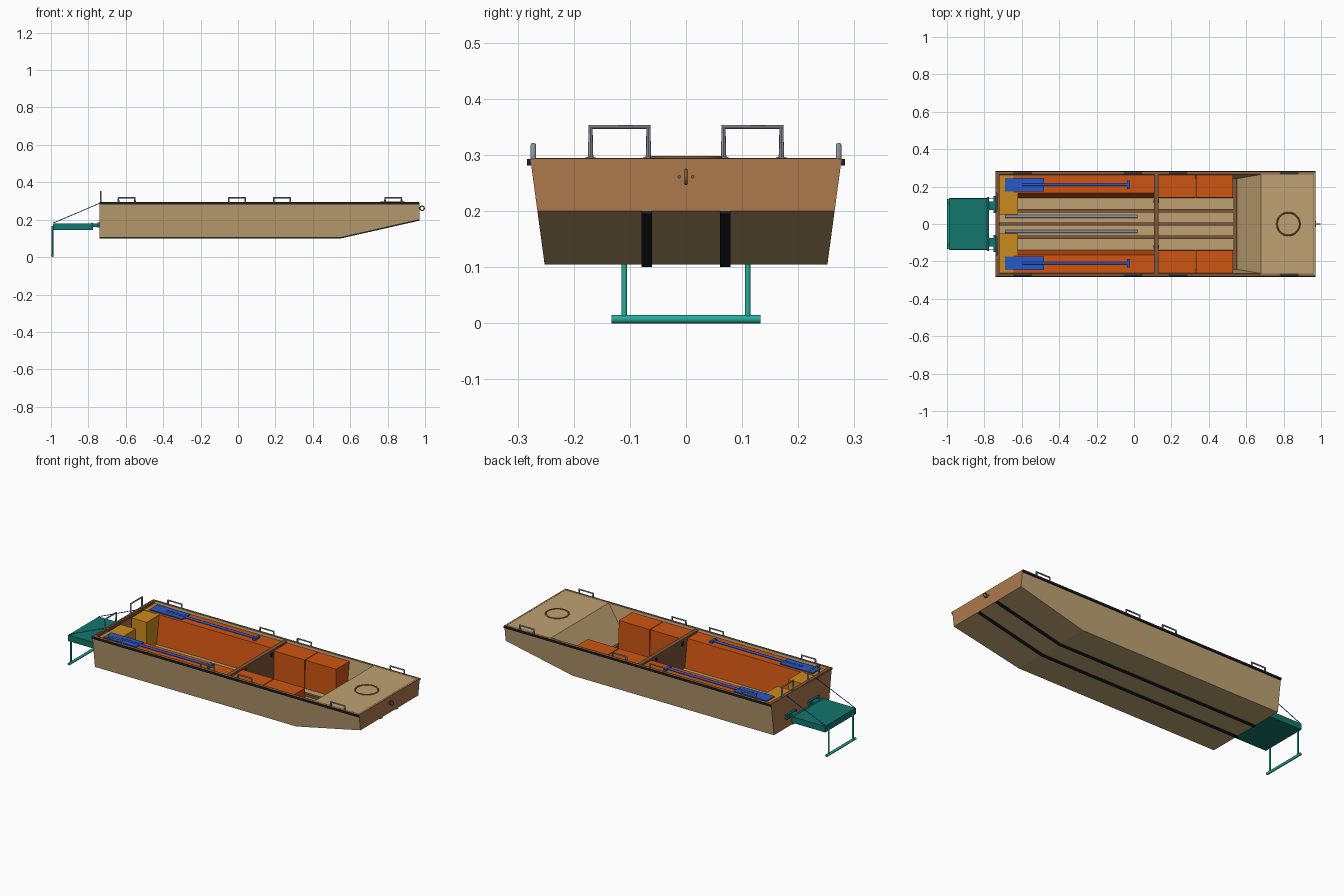
import bpy, bmesh, math
from mathutils import Vector

if "Cube" in bpy.data.objects:
    bpy.data.objects.remove(bpy.data.objects["Cube"])


def material(name, rgb):
    m = bpy.data.materials.new(name)
    m.use_nodes = True
    m.diffuse_color = (*rgb, 1)
    m.node_tree.nodes["Principled BSDF"].inputs["Base Color"].default_value = (*rgb, 1)
    return m


TAN = material("tan hull", (0.52, 0.36, 0.17))
BROWN = material("brown end boards", (0.42, 0.19, 0.075))
WOOD = material("dark wood", (0.22, 0.095, 0.04))
BLACK = material("black rubber", (0.012, 0.014, 0.018))
GREY = material("grey metal", (0.27, 0.3, 0.36))
ORANGE = material("orange locker", (0.62, 0.09, 0.006))
BLUE = material("blue paddle", (0.022, 0.1, 0.58))
YELLOW = material("yellow crate", (0.6, 0.26, 0.012))
TEAL = material("teal platform", (0.006, 0.18, 0.15))
AQUA = material("light teal ladder", (0.02, 0.42, 0.33))

STERN, BOW, KNEE = -0.74, 0.97, 0.55
KEEL, RIM, FLOOR = 0.105, 0.293, 0.117


def half(z):
    """Half width of the hull at a height."""
    return 0.252 + 0.135 * (z - KEEL)


def bridge(name, ring_a, ring_b, mats):
    """Solid between two matching outlines."""
    bm = bmesh.new()
    a = [bm.verts.new(p) for p in ring_a]
    b = [bm.verts.new(p) for p in ring_b]
    bm.faces.new(a)
    bm.faces.new(b[::-1])
    n = len(a)
    for i in range(n):
        bm.faces.new((a[i], b[i], b[(i + 1) % n], a[(i + 1) % n]))
    bmesh.ops.recalc_face_normals(bm, faces=bm.faces)
    mesh = bpy.data.meshes.new(name)
    bm.to_mesh(mesh)
    bm.free()
    for m in mats:
        mesh.materials.append(m)
    ob = bpy.data.objects.new(name, mesh)
    bpy.context.collection.objects.link(ob)
    return ob


def hull_slice(name, profile, inset, *mats):
    """Side profile (x, z) spread across the flared hull width."""
    return bridge(name, [(x, half(z) - inset, z) for x, z in profile],
                  [(x, inset - half(z), z) for x, z in profile], mats)


def box(name, x, y, z, mat):
    ring = [(x[0], y[0]), (x[1], y[0]), (x[1], y[1]), (x[0], y[1])]
    return bridge(name, [(*p, z[0]) for p in ring], [(*p, z[1]) for p in ring], [mat])


def tube(name, points, radius, mat, closed=False):
    cu = bpy.data.curves.new(name, "CURVE")
    cu.dimensions = "3D"
    cu.bevel_depth, cu.bevel_resolution, cu.use_fill_caps = radius, 2, True
    sp = cu.splines.new("POLY")
    sp.points.add(len(points) - 1)
    for p, co in zip(sp.points, points):
        p.co = (*co, 1)
    sp.use_cyclic_u = closed
    cu.materials.append(mat)
    ob = bpy.data.objects.new(name, cu)
    bpy.context.collection.objects.link(ob)
    bpy.ops.object.select_all(action="DESELECT")
    ob.select_set(True)
    bpy.context.view_layer.objects.active = ob
    bpy.ops.object.convert(target="MESH")
    bpy.ops.object.shade_smooth_by_angle(angle=math.radians(50))


def circle(center, u, v, radius, n=32):
    c, u, v = Vector(center), Vector(u), Vector(v)
    return [c + radius * (math.cos(t) * u + math.sin(t) * v)
            for t in (2 * math.pi * i / n for i in range(n))]


# Open hull shell: brown end boards, dark wood rim
hull = hull_slice("hull", [(STERN, RIM), (STERN, KEEL), (KNEE, KEEL), (BOW, 0.2), (BOW, RIM)],
                  0, TAN, BROWN, WOOD)
bm = bmesh.new()
bm.from_mesh(hull.data)
bmesh.ops.delete(bm, geom=[f for f in bm.faces if f.normal.z > 0.9], context="FACES")
for f in bm.faces:
    f.material_index = 1 if abs(f.normal.x) > 0.9 else 0
bm.to_mesh(hull.data)
bm.free()
shell = hull.modifiers.new("thickness", "SOLIDIFY")
shell.thickness, shell.offset, shell.use_even_offset = 0.012, -1, True
shell.material_offset_rim = 2

# Bow deck with sloped rear panel
hull_slice("bow_deck", [(KNEE, FLOOR), (0.68, RIM + 0.001), (BOW - 0.001, RIM + 0.001),
                        (BOW - 0.001, 0.215), (0.57, FLOOR)], 0.006, TAN)

# Bulkhead and floor rib
hull_slice("bulkhead", [(0.107, FLOOR), (0.13, FLOOR), (0.13, 0.29), (0.107, 0.29)], 0.01, WOOD)
hull_slice("floor_rib", [(0.532, FLOOR - 0.002), (0.548, FLOOR - 0.002), (0.548, 0.135),
                         (0.532, 0.135)], 0.01, WOOD)

# Floor stringers
for y in (-0.07, 0, 0.07):
    box("floor_stringer", (-0.727, 0.535), (y - 0.009, y + 0.009), (FLOOR - 0.002, 0.132), WOOD)

# Stern top board
box("stern_cap", (STERN, -0.72), (-0.27, 0.27), (0.28, RIM + 0.0005), WOOD)


def locker(name, x0, x1, s, top_inner, top=0.28):
    outline = [(0.14, FLOOR - 0.001), (0.24, FLOOR - 0.001),
               (half(top) - 0.012, top), (top_inner, top)]
    bridge(name, [(x0, s * y, z) for y, z in outline],
           [(x1, s * y, z) for y, z in outline], [ORANGE])


for s, side in ((1, "left"), (-1, "right")):
    def span(a, b):
        return tuple(sorted((s * a, s * b)))

    # Rubbing rail and bottom skid
    box(side + "_rub_rail", (STERN, BOW), span(0.274, 0.283), (0.281, 0.2925), BLACK)
    skid = [(STERN, 0.106), (KNEE, 0.106), (BOW, 0.201), (BOW, 0.195), (KNEE, 0.1), (STERN, 0.1)]
    bridge(side + "_skid", [(x, s * 0.061, z) for x, z in skid],
           [(x, s * 0.079, z) for x, z in skid], [BLACK])

    # Storage lockers
    locker(side + "_rear_locker", -0.727, 0.106, s, 0.165)
    locker(side + "_middle_locker", 0.131, 0.328, s, 0.142)
    locker(side + "_front_locker", 0.332, 0.53, s, 0.142)

    # Stern crates
    box(side + "_crate", (-0.718, -0.62), span(0.05, 0.165), (FLOOR, 0.28), YELLOW)
    box(side + "_crate_shelf", (-0.718, -0.645), span(0.165, 0.262), (0.272, 0.2825), YELLOW)

    # Paddle resting on the locker
    box(side + "_paddle_blade", (-0.69, -0.48), span(0.175, 0.247), (0.283, 0.289), BLUE)
    tube(side + "_paddle_shaft", [(-0.6, s * 0.21, 0.286), (-0.03, s * 0.21, 0.286)], 0.007, BLUE)
    box(side + "_paddle_grip", (-0.037, -0.021), span(0.187, 0.233), (0.28, 0.292), BLUE)

    # Pole on the floor
    tube(side + "_pole", [(-0.69, s * 0.04, 0.126), (0.02, s * 0.04, 0.126)], 0.009, GREY)

    # Gunwale grab handles
    for x in (-0.595, -0.005, 0.235, 0.83):
        y = s * 0.272
        tube(side + "_grab_handle", [(x - 0.044, y, 0.288), (x - 0.044, y, 0.318),
                                     (x + 0.044, y, 0.318), (x + 0.044, y, 0.288)], 0.005, GREY)

    # Stern handle with foot plates
    tube(side + "_stern_handle", [(-0.734, s * 0.067, 0.288), (-0.734, s * 0.067, 0.35),
                                  (-0.734, s * 0.17, 0.35), (-0.734, s * 0.17, 0.288)], 0.005, GREY)
    for y in (0.067, 0.17):
        box(side + "_handle_foot", (-0.739, -0.727), span(y - 0.009, y + 0.009),
            (0.292, 0.296), GREY)

    # Bulkhead latch
    box(side + "_latch", (0.103, 0.134), span(0.112, 0.13), (0.255, 0.275), BLACK)

    # Swim platform hinge, ladder post and support cable
    box(side + "_hinge", (-0.785, STERN), span(0.075, 0.12), (0.16, 0.18), TEAL)
    box(side + "_hinge_plate", (-0.752, STERN), span(0.06, 0.15), (0.158, 0.184), TEAL)
    tube(side + "_ladder_post", [(-0.992, s * 0.11, 0.008), (-0.992, s * 0.11, 0.165)],
         0.005, AQUA)
    tube(side + "_cable", [(-0.742, s * 0.135, 0.287), (-0.988, s * 0.135, 0.182)], 0.002, BLUE)

    # Bow eye bolt
    tube(side + "_bow_bolt", [(0.965, s * 0.012, 0.261), (0.974, s * 0.012, 0.261)], 0.003, WOOD)

# Swim platform and ladder step
box("swim_platform", (-0.99, -0.775), (-0.14, 0.14), (0.145, 0.18), TEAL)
tube("platform_hinge_bar", [(-0.78, -0.145, 0.178), (-0.78, 0.145, 0.178)], 0.006, TEAL)
tube("ladder_step", [(-0.992, -0.133, 0.0075), (-0.992, 0.133, 0.0075)], 0.0075, AQUA)

# Deck hatch ring and bow towing ring
tube("hatch_ring", circle((0.825, 0, 0.294), (1, 0, 0), (0, 1, 0), 0.061), 0.004, WOOD, True)
tube("towing_ring", circle((0.984, 0, 0.261), (1, 0, 0), (0, 0, 1), 0.012, 16), 0.003, WOOD, True)
